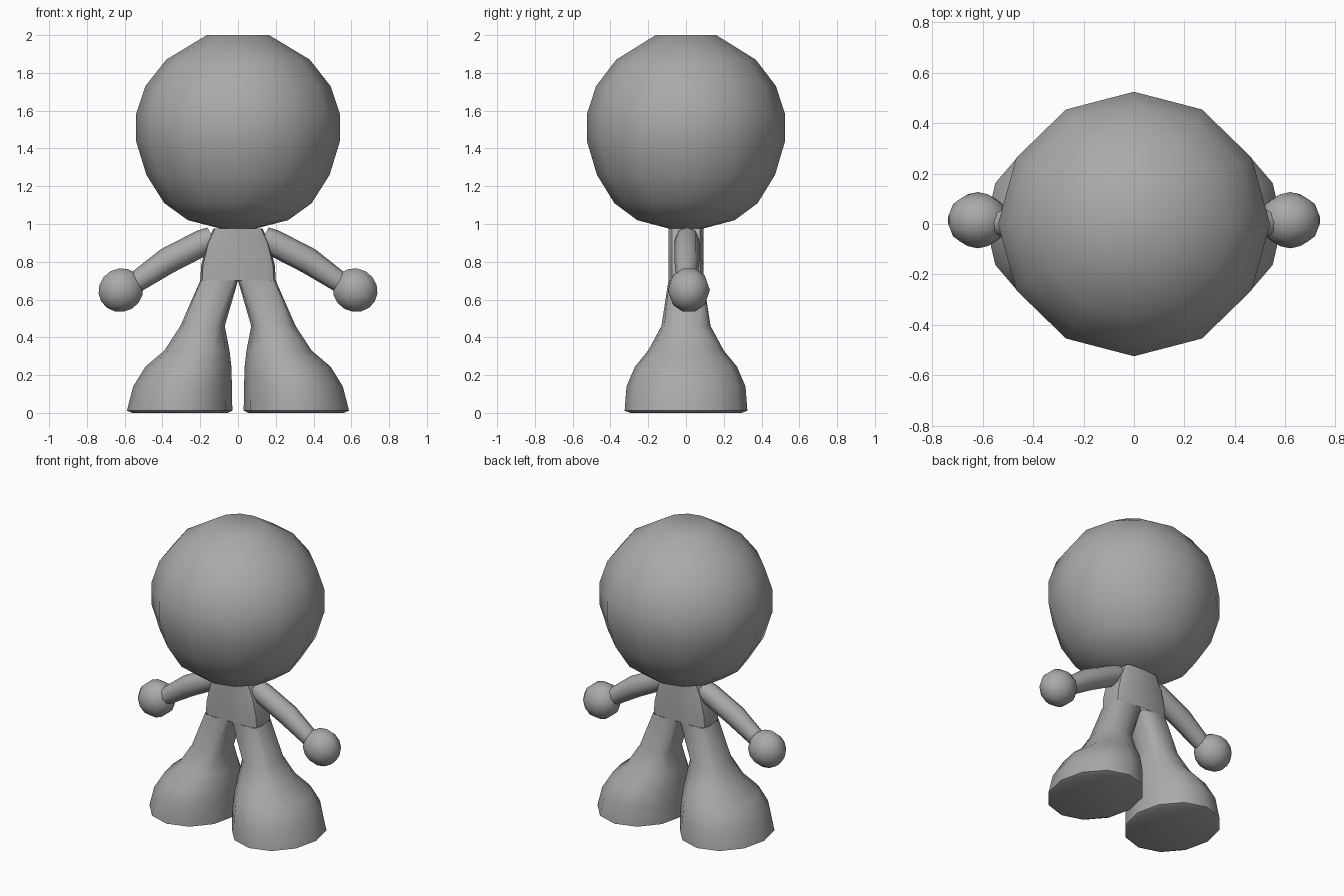
import bpy, bmesh, math
from mathutils import Vector, Matrix

if "Cube" in bpy.data.objects:
    bpy.data.objects.remove(bpy.data.objects["Cube"])

grey = bpy.data.materials.new("plain_grey")
grey.diffuse_color = (0.4, 0.4, 0.4, 1)
grey.use_nodes = True
grey.node_tree.nodes["Principled BSDF"].inputs["Base Color"].default_value = grey.diffuse_color


def power(v, p):
    return math.copysign(abs(v) ** p, v)


def ring(centre, u, v, sides=12, p=1.0):
    """Closed loop around centre; p below 1 makes it boxier."""
    pts = []
    for i in range(sides):
        a = 2 * math.pi * i / sides
        c, s = round(math.cos(a), 6), round(math.sin(a), 6)
        pts.append(Vector(centre) + Vector(u) * power(c, p) + Vector(v) * power(s, p))
    return pts


def finish(bm, name):
    bmesh.ops.recalc_face_normals(bm, faces=bm.faces)
    mesh = bpy.data.meshes.new(name)
    bm.to_mesh(mesh)
    bm.free()
    mesh.materials.append(grey)
    obj = bpy.data.objects.new(name, mesh)
    bpy.context.collection.objects.link(obj)
    bpy.ops.object.select_all(action='DESELECT')
    obj.select_set(True)
    bpy.context.view_layer.objects.active = obj
    bpy.ops.object.shade_smooth_by_angle(angle=math.radians(50))
    return obj


def loft(name, rings, cap_start=True, cap_end=True):
    bm = bmesh.new()
    loops = [[bm.verts.new(p) for p in r] for r in rings]
    for a, b in zip(loops, loops[1:]):
        n = len(a)
        for i in range(n):
            j = (i + 1) % n
            bm.faces.new((a[i], a[j], b[j], b[i]))
    if cap_start:
        bm.faces.new(loops[0])
    if cap_end:
        bm.faces.new(loops[-1])
    return finish(bm, name)


# Head: faceted ball with a small flat crown
head = [(0.97, 0.07), (1.02, 0.265), (1.11, 0.39), (1.26, 0.485), (1.44, 0.54),
        (1.58, 0.54), (1.73, 0.49), (1.87, 0.38), (2.0, 0.165)]
loft("head", [ring((0, 0, z), (r, 0, 0), (0, r * 0.972, 0)) for z, r in head])

# Torso: boxy, narrowing to the shoulders
torso = [(0.70, 0.20), (0.78, 0.195), (0.90, 0.165), (0.975, 0.13)]
loft("torso", [ring((0, 0, z), (w, 0, 0), (0, 0.093, 0), p=0.35) for z, w in torso],
     cap_start=False)

# Legs flaring into big round feet: height, inner x, outer x, half depth, boxiness
leg = [(0.70, 0.0, 0.20, 0.093, 0.35), (0.46, 0.07, 0.305, 0.13, 0.8),
       (0.33, 0.045, 0.39, 0.20, 0.95), (0.245, 0.035, 0.49, 0.27, 1),
       (0.14, 0.032, 0.555, 0.315, 1), (0.012, 0.03, 0.588, 0.325, 1),
       (0.0, 0.055, 0.56, 0.295, 1)]
# Arms: x, z, radius
arm = [(0.13, 0.925, 0.065), (0.18, 0.905, 0.07), (0.375, 0.805, 0.07), (0.55, 0.685, 0.055)]

for side, s in (("right", 1), ("left", -1)):
    loft(side + "_leg",
         [ring((s * (a + b) / 2, 0, z), (s * (b - a) / 2, 0, 0), (0, d, 0), p=p)
          for z, a, b, d, p in leg], cap_start=False)
    across = Vector((s * 0.5, 0, 0.866))
    loft(side + "_arm",
         [ring((s * x, 0.005, z), across * r, (0, r * 0.95, 0), sides=8)
          for x, z, r in arm])
    # Ball hand, poles along the arm
    bm = bmesh.new()
    bmesh.ops.create_uvsphere(
        bm, u_segments=10, v_segments=8, radius=0.12,
        matrix=Matrix.Translation((s * 0.62, 0.015, 0.65))
        @ Matrix.Rotation(s * math.radians(120), 4, 'Y')
        @ Matrix.Diagonal((1, 0.93, 1, 1)))
    finish(bm, side + "_hand")
